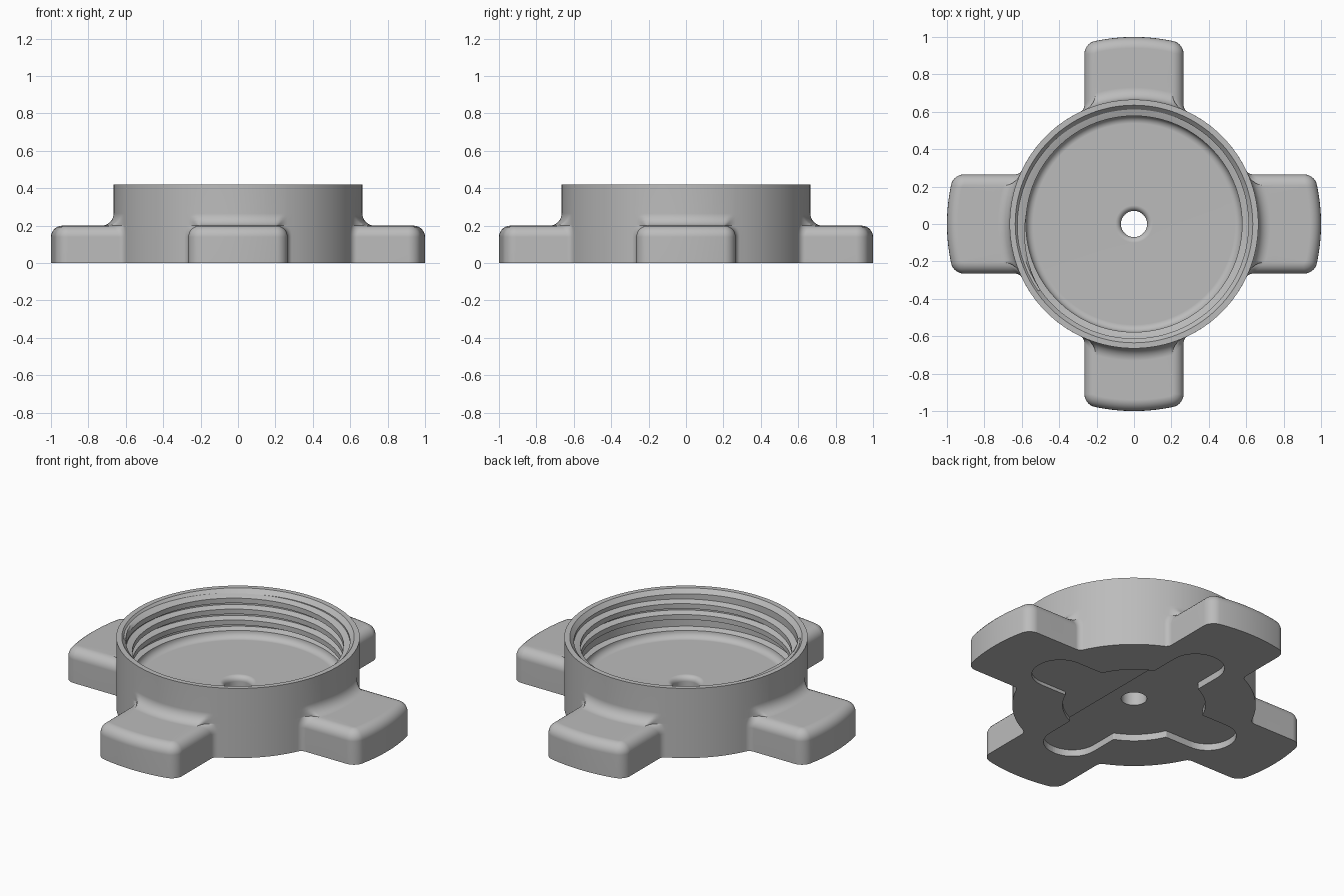
import bpy, bmesh
from math import sin, cos, pi, sqrt, atan2, hypot, radians

cube = bpy.data.objects.get("Cube")
if cube:
    bpy.data.objects.remove(cube, do_unlink=True)

GREY = (0.5, 0.5, 0.5, 1)
mat = bpy.data.materials.new("plain grey")
mat.use_nodes = True
mat.diffuse_color = GREY
mat.node_tree.nodes["Principled BSDF"].inputs["Base Color"].default_value = GREY


def arc(cx, cy, r, a, b, n):
    return [(cx + r * cos(a + (b - a) * i / n), cy + r * sin(a + (b - a) * i / n))
            for i in range(n + 1)]


def outline(w, hub, end, corner, fillet):
    """Round hub with four round-cornered arms, counter-clockwise."""
    fx = sqrt((hub + fillet) ** 2 - (w + fillet) ** 2)
    phi = atan2(w + fillet, fx)
    kx = sqrt((end - corner) ** 2 - (w - corner) ** 2)
    alpha = atan2(w - corner, kx)
    half = arc(0, 0, hub, pi / 4, phi, 8)
    half += arc(fx, w + fillet, fillet, phi + pi, 1.5 * pi, 8)[1:]
    half += [(fx + (kx - fx) * t / 3, w) for t in (1, 2)]
    half += arc(kx, w - corner, corner, pi / 2, alpha, 8)
    half += arc(0, 0, end, alpha, 0, 8)[1:]
    arm = [(x, -y) for x, y in half] + half[-2:0:-1]
    loop = []
    for c, s in ((1, 0), (0, 1), (-1, 0), (0, -1)):
        loop += [(x * c - y * s, x * s + y * c) for x, y in arm]
    return loop


def clamp(loop, radius):
    return [(x * min(1, radius / hypot(x, y)), y * min(1, radius / hypot(x, y)))
            for x, y in loop]


def loft(name, loops, close_ends=False, join_last=False, ring=True):
    """Skin a list of equally long 3D loops."""
    bm = bmesh.new()
    rows = [[bm.verts.new(p) for p in loop] for loop in loops]
    n = len(rows[0])
    pairs = list(zip(rows, rows[1:]))
    if join_last:
        pairs.append((rows[-1], rows[0]))
    for a, b in pairs:
        for i in range(n):
            j = (i + 1) % n
            bm.faces.new((a[i], a[j], b[j], b[i]))
    if close_ends:
        bm.faces.new(rows[0])
        bm.faces.new(rows[-1])
    bmesh.ops.remove_doubles(bm, verts=bm.verts, dist=1e-5)
    bmesh.ops.recalc_face_normals(bm, faces=bm.faces)
    mesh = bpy.data.meshes.new(name)
    bm.to_mesh(mesh)
    bm.free()
    mesh.materials.append(mat)
    ob = bpy.data.objects.new(name, mesh)
    bpy.context.collection.objects.link(ob)
    bpy.ops.object.select_all(action='DESELECT')
    ob.select_set(True)
    bpy.context.view_layer.objects.active = ob
    bpy.ops.object.shade_smooth_by_angle(angle=radians(35))
    wn = ob.modifiers.new("weighted normals", 'WEIGHTED_NORMAL')
    wn.keep_sharp = True
    return ob


def lift(loop, z):
    return [(x, y, z) for x, y in loop]


HUB, TOP, ARM_TOP, ROUND, BLEND = 0.665, 0.42, 0.2, 0.06, 0.065
FLOOR, DEEP, SHALLOW = 0.15, 0.04, 0.02
STEPS = 6

# Underside pocket and the outside of the arms with rounded top edges
pocket = outline(0.155, 0.39, 0.68, 0.15, 0.01)
layers = [lift(pocket, DEEP), lift(pocket, 0)]
layers.append(lift(outline(0.265, HUB, 1, 0.07, 0.04), 0))
for i in range(STEPS + 1):
    a = pi / 2 * i / STEPS
    d = ROUND * (1 - cos(a))
    plan = outline(0.265 - d, HUB, 1 - d, 0.07 - d, 0.04 + d)
    layers.append(lift(plan, ARM_TOP - ROUND + ROUND * sin(a)))

# Concave blend from the arm tops up to the round wall
for i in range(STEPS + 1):
    t = pi / 2 * i / STEPS
    layers.append(lift(clamp(plan, HUB + BLEND * (1 - sin(t))),
                       ARM_TOP + BLEND * (1 - cos(t))))

# Rim, inner wall, rounded floor corner and centre hole
inside = [(HUB, TOP), (0.635, TOP), (0.612, 0.395), (0.612, 0.2), (0.578, 0.19)]
inside += [(0.538 + 0.04 * cos(a), FLOOR + 0.04 - 0.04 * sin(a))
           for a in (pi / 2 * i / STEPS for i in range(1, STEPS + 1))]
inside += [(0.1 - 0.03 * sin(a), FLOOR - 0.03 + 0.03 * cos(a))
           for a in (pi / 2 * i / STEPS for i in range(STEPS + 1))]
inside.append((0.07, DEEP))
layers += [lift(clamp(plan, r), z) for r, z in inside]
loft("cap_body", layers, join_last=True)

# Shallower step in the left lobe of the underside pocket
lobe = sorted((p for p in pocket if p[0] > 0.16), key=lambda p: atan2(p[1], p[0]))
loft("pocket_step", [lift(lobe, SHALLOW), lift(lobe, DEEP + 0.005)], close_ends=True)

# Screw thread: a tapered ridge wound up the inner wall
PITCH, TURNS, SEG = 0.066, 2.6, 72
count = int(TURNS * SEG)
ridge = []
for i in range(count + 1):
    a = 2 * pi * i / SEG
    z = 0.215 + PITCH * i / SEG
    k = min(1, i / 8, (count - i) / 8)
    tip = 0.613 - 0.035 * k
    section = [(0.625, -0.028), (0.612, -0.027), (tip, -0.015),
               (tip, 0.015), (0.612, 0.027), (0.625, 0.028)]
    ridge.append([(r * cos(a), r * sin(a), z + h) for r, h in section])
loft("screw_thread", ridge, close_ends=True)
